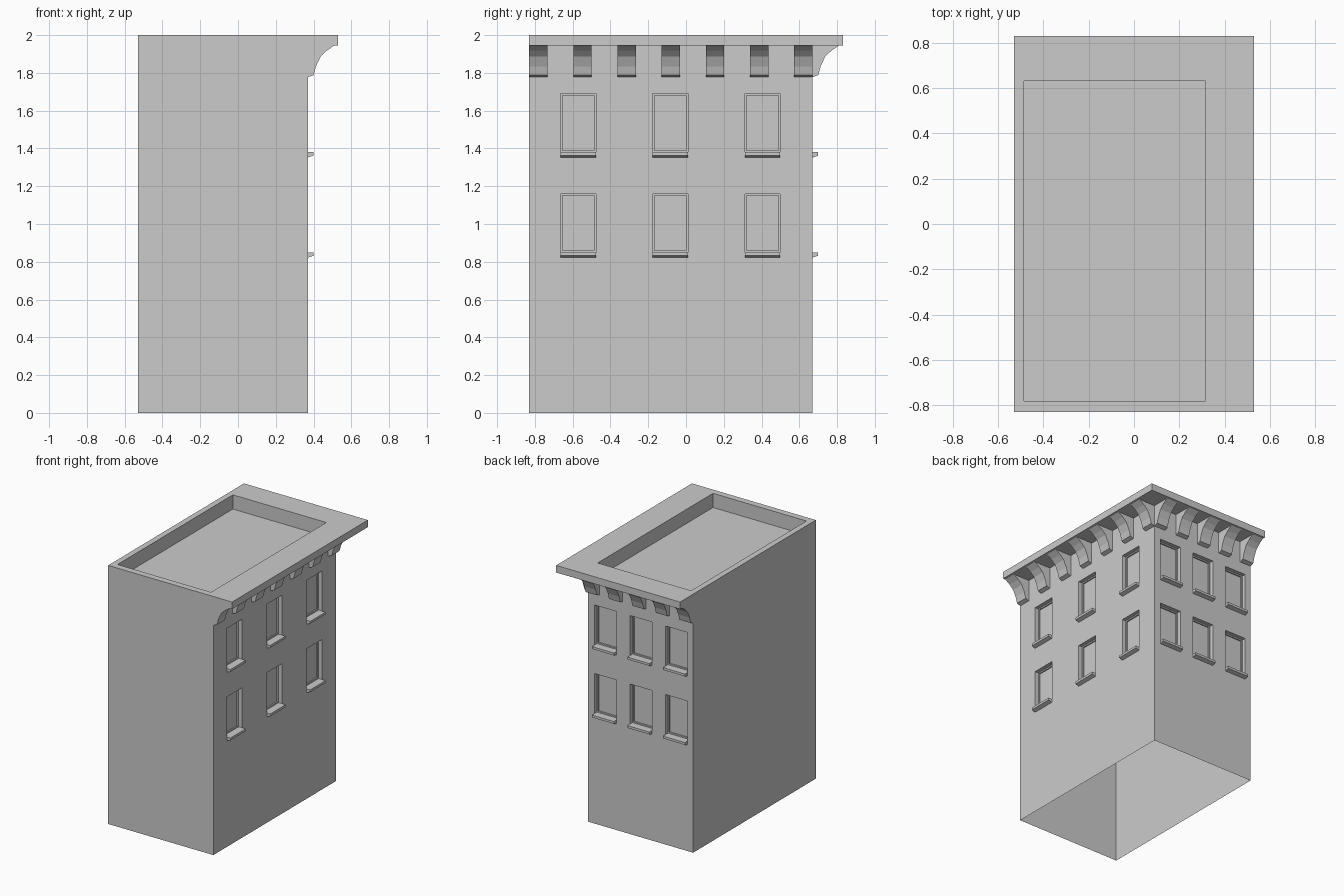
import bpy, bmesh

if "Cube" in bpy.data.objects:
    bpy.data.objects.remove(bpy.data.objects["Cube"])

X0, X1, Y0, Y1 = -0.53, 0.37, -0.83, 0.67      # wall footprint
CX, CY, ZC, ZT = 0.53, 0.83, 1.945, 2.0        # cornice edge and heights
WIN_W, WIN_Z = 0.187, [(0.85, 1.16), (1.38, 1.69)]


def finish(name, bm, closed=False):
    bmesh.ops.remove_doubles(bm, verts=bm.verts, dist=1e-5)
    if closed:
        bmesh.ops.recalc_face_normals(bm, faces=bm.faces)
    me = bpy.data.meshes.new(name)
    bm.to_mesh(me)
    bm.free()
    ob = bpy.data.objects.new(name, me)
    bpy.context.collection.objects.link(ob)
    return ob


def face(bm, pts):
    bm.faces.new([bm.verts.new(p) for p in pts])


# Facade frames: (along wall, out from wall, up) -> world
def right(u, d, z):
    return (X1 + d, u, z)


def back(u, d, z):
    return (u, Y1 + d, z)


def oriented(place, pts):
    # mirrored frame on the back wall needs the opposite winding
    return [place(*p) for p in (pts if place is right else pts[::-1])]


def rect(u0, u1, z0, z1, d):
    return [(u0, d, z0), (u1, d, z0), (u1, d, z1), (u0, d, z1)]


def ring(bm, place, a, b):
    for i in range(4):
        j = (i + 1) % 4
        face(bm, oriented(place, [a[i], a[j], b[j], b[i]]))


def wall(name, place, u0, u1, centers):
    """Wall grid with stepped window recesses."""
    bm = bmesh.new()
    spans = [(c - WIN_W / 2, c + WIN_W / 2) for c in centers]
    us = [u0] + [v for s in spans for v in s] + [u1]
    zs = [0] + [v for s in WIN_Z for v in s] + [ZC]
    for i in range(len(us) - 1):
        for j in range(len(zs) - 1):
            a, b, lo, hi = us[i], us[i + 1], zs[j], zs[j + 1]
            if i % 2 and j % 2:
                f = 0.01
                outer = rect(a, b, lo, hi, 0)
                deep = rect(a, b, lo, hi, -0.03)
                frame = rect(a + f, b - f, lo + f, hi - f, -0.03)
                pane = rect(a + f, b - f, lo + f, hi - f, -0.04)
                ring(bm, place, outer, deep)
                ring(bm, place, deep, frame)
                ring(bm, place, frame, pane)
                face(bm, oriented(place, pane))
            else:
                face(bm, oriented(place, rect(a, b, lo, hi, 0)))
    bmesh.ops.remove_doubles(bm, verts=bm.verts, dist=1e-5)
    bmesh.ops.dissolve_limit(bm, angle_limit=0.01, verts=bm.verts, edges=bm.edges)
    finish(name, bm)


def extrusion(name, place, profile, u0, u1):
    """Solid made from a (out, up) profile, run along the wall."""
    bm = bmesh.new()
    a = [place(u0, d, z) for d, z in profile]
    b = [place(u1, d, z) for d, z in profile]
    face(bm, a)
    face(bm, b[::-1])
    for i in range(len(a)):
        j = (i + 1) % len(a)
        face(bm, [a[j], a[i], b[i], b[j]])
    finish(name, bm, closed=True)


BRACKET = [(0, 1.777), (0.03, 1.788), (0.043, 1.835), (0.067, 1.886),
           (0.10, 1.918), (0.14, ZC), (0, ZC)]
BRACKET_W = 0.097

# Decorated walls with windows, sills and cornice brackets
for side, place, u0, u1, mid, step, count in (
        ("right", right, Y0, Y1, -0.083, 0.488, 7),
        ("back", back, X0, X1, -0.083, 0.304, 5)):
    centers = [mid + k * step for k in (-1, 0, 1)]
    wall(side + "_wall", place, u0, u1, centers)
    for c in centers:
        for z, _ in WIN_Z:
            sill = [(0, z - 0.028), (0.03, z - 0.018), (0.03, z), (0, z)]
            extrusion(side + "_window_sill", place, sill, c - WIN_W / 2, c + WIN_W / 2)
    for k in range(count):
        u = u0 + k * (u1 - u0 - BRACKET_W) / (count - 1)
        extrusion(side + "_bracket", place, BRACKET, u, u + BRACKET_W)

# Plain party walls (the shell is open underneath)
bm = bmesh.new()
face(bm, [(X0, Y0, 0), (X1, Y0, 0), (X1, Y0, ZC), (X0, Y0, ZC)])
face(bm, [(X0, Y1, 0), (X0, Y0, 0), (X0, Y0, ZC), (X0, Y1, ZC)])
finish("plain_walls", bm)


# Roof: overhanging cornice, parapet rim and sunken deck
def loop(x0, x1, y0, y1, z):
    return [(x0, y0, z), (x1, y0, z), (x1, y1, z), (x0, y1, z)]


bm = bmesh.new()
loops = [loop(X0, CX, Y0, CY, ZC), loop(X0, CX, Y0, CY, ZT),
         loop(-0.485, 0.315, -0.78, 0.63, ZT), loop(-0.485, 0.315, -0.78, 0.63, 1.89)]
for a, b in zip(loops, loops[1:]):
    for i in range(4):
        j = (i + 1) % 4
        face(bm, [a[i], a[j], b[j], b[i]])
face(bm, loops[-1])
face(bm, [(X1, Y0, ZC), (X1, Y1, ZC), (CX, CY, ZC), (CX, Y0, ZC)])
face(bm, [(X1, Y1, ZC), (X0, Y1, ZC), (X0, CY, ZC), (CX, CY, ZC)])
finish("roof_and_cornice", bm)
